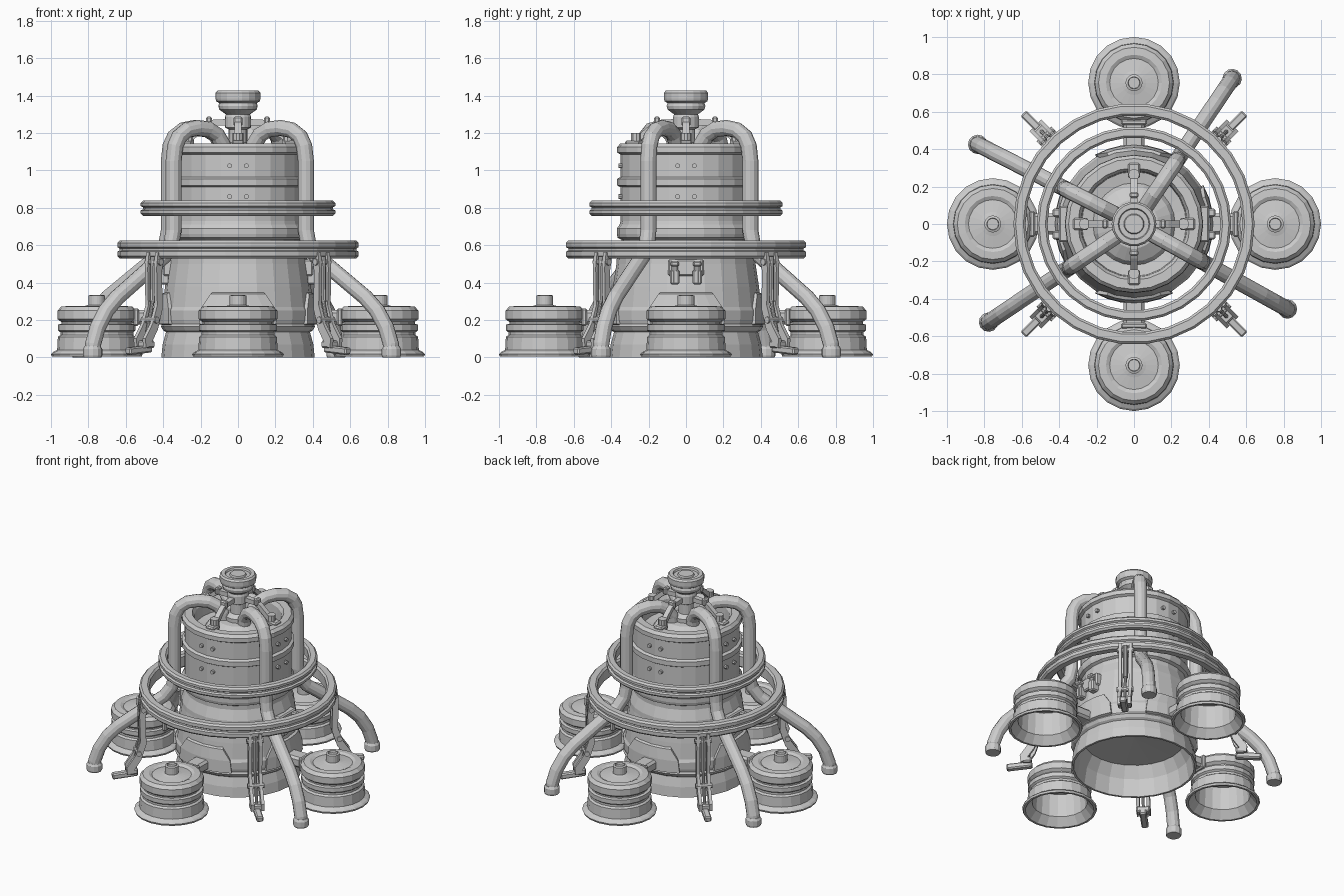
import bpy, bmesh
from math import sin, cos, pi, radians
from mathutils import Matrix, Vector

if "Cube" in bpy.data.objects:
    bpy.data.objects.remove(bpy.data.objects["Cube"])


def finish(name, bm, angle=0.0):
    bmesh.ops.recalc_face_normals(bm, faces=bm.faces)
    me = bpy.data.meshes.new(name)
    bm.to_mesh(me)
    bm.free()
    ob = bpy.data.objects.new(name, me)
    ob.rotation_euler.z = radians(angle)
    bpy.context.collection.objects.link(ob)
    return ob


def lathe(name, profile, sides, center=0.0, angle=0.0, closed=False):
    """Revolve (radius, z) points about a vertical axis at x = center."""
    bm = bmesh.new()
    rings = []
    for r, z in profile:
        if r == 0:
            rings.append([bm.verts.new((center, 0, z))] * sides)
        else:
            rings.append([bm.verts.new((center + r * cos(2 * pi * i / sides),
                                        r * sin(2 * pi * i / sides), z)) for i in range(sides)])
    pairs = list(zip(rings, rings[1:]))
    if closed:
        pairs.append((rings[-1], rings[0]))
    for a, b in pairs:
        for i in range(sides):
            j = (i + 1) % sides
            quad = list(dict.fromkeys((a[i], a[j], b[j], b[i])))
            if len(quad) > 2:
                bm.faces.new(quad)
    return finish(name, bm, angle)


def box(name, center, size, angle=0.0, tilt=0.0, bevel=0.008):
    bm = bmesh.new()
    m = (Matrix.Translation(center) @ Matrix.Rotation(radians(tilt), 4, 'Y')
         @ Matrix.Diagonal((*size, 1)))
    bmesh.ops.create_cube(bm, size=1, matrix=m)
    bmesh.ops.bevel(bm, geom=bm.edges[:], offset=bevel, segments=1, affect='EDGES')
    return finish(name, bm, angle)


def prism(name, outline, y, width, angle):
    """Extrude an outline in the radial/vertical plane sideways."""
    bm = bmesh.new()
    sides = [[bm.verts.new((r, y + s * width / 2, z)) for r, z in outline] for s in (-1, 1)]
    for s in sides:
        bm.faces.new(s)
    n = len(outline)
    for i in range(n):
        j = (i + 1) % n
        bm.faces.new((sides[0][i], sides[0][j], sides[1][j], sides[1][i]))
    return finish(name, bm, angle)


def tube(name, pts, radius, sides, angle):
    """Sweep a circle along a path in the radial/vertical plane."""
    bm = bmesh.new()
    path = [Vector((r, 0, z)) for r, z in pts]
    rings = []
    for k, p in enumerate(path):
        t = (path[min(k + 1, len(path) - 1)] - path[max(k - 1, 0)]).normalized()
        n = Vector((t.z, 0, -t.x))
        rings.append([bm.verts.new(p + radius * (n * cos(2 * pi * i / sides)
                      + Vector((0, sin(2 * pi * i / sides), 0)))) for i in range(sides)])
    for a, b in zip(rings, rings[1:]):
        for i in range(sides):
            j = (i + 1) % sides
            bm.faces.new((a[i], a[j], b[j], b[i]))
    bm.faces.new(rings[0])
    bm.faces.new(rings[-1])
    return finish(name, bm, angle)


def cyl(name, a, b, radius, angle, sides=10):
    a, b = Vector(a), Vector(b)
    bm = bmesh.new()
    rot = (b - a).to_track_quat('Z', 'Y').to_matrix().to_4x4()
    bmesh.ops.create_cone(bm, cap_ends=True, segments=sides, radius1=radius, radius2=radius,
                          depth=(b - a).length, matrix=Matrix.Translation((a + b) / 2) @ rot)
    return finish(name, bm, angle)


QUARTERS = (0, 90, 180, 270)

# Main body: open skirt, banded tank and recessed top
lathe("body", [(0, 0.22), (0.33, 0.2), (0.375, 0.12), (0.395, 0.0), (0.41, 0.0), (0.403, 0.07),
               (0.385, 0.135), (0.4, 0.145), (0.412, 0.165), (0.405, 0.18), (0.41, 0.2),
               (0.412, 0.25), (0.402, 0.27), (0.39, 0.38), (0.372, 0.5), (0.37, 0.53),
               (0.345, 0.6), (0.345, 0.63), (0.365, 0.64), (0.37, 0.66), (0.37, 0.69),
               (0.355, 0.71), (0.35, 0.73), (0.35, 0.91), (0.368, 0.92), (0.368, 0.955),
               (0.35, 0.965), (0.35, 1.085), (0.368, 1.095), (0.368, 1.125), (0.35, 1.145),
               (0.3, 1.145), (0.285, 1.12), (0.28, 1.04), (0.22, 1.03), (0.2, 1.06),
               (0.13, 1.1), (0, 1.11)], 24)

# Valve cap on the neck
lathe("top_valve", [(0, 1.08), (0.085, 1.08), (0.085, 1.13), (0.05, 1.15), (0.05, 1.22),
                    (0.07, 1.23), (0.07, 1.285), (0.065, 1.3), (0.1, 1.325), (0.105, 1.345),
                    (0.1, 1.36), (0.117, 1.37), (0.12, 1.385), (0.12, 1.415), (0.11, 1.427),
                    (0.085, 1.427), (0.08, 1.415), (0.055, 1.415), (0.05, 1.425), (0, 1.425)], 18)


# Encircling hoops with a groove around the middle
def hoop(name, ri, ro, z0, z1):
    m, c = (z0 + z1) / 2, 0.012
    lathe(name, [(ro - c, z0), (ro, z0 + c), (ro, m - c), (ro - c, m - 0.005), (ro - c, m + 0.005),
                 (ro, m + c), (ro, z1 - c), (ro - c, z1), (ri + c, z1), (ri, z1 - c),
                 (ri, z0 + c), (ri + c, z0)], 30, closed=True)


hoop("lower_hoop", 0.58, 0.645, 0.53, 0.625)
hoop("upper_hoop", 0.462, 0.52, 0.757, 0.838)

# Four pipes running from the top, down the sides and out to the ground
PIPE = [(0.09, 1.08), (0.1, 1.14), (0.135, 1.19), (0.19, 1.22), (0.26, 1.227), (0.33, 1.215),
        (0.38, 1.18), (0.405, 1.13), (0.415, 1.05), (0.415, 0.68), (0.43, 0.61), (0.48, 0.54),
        (0.57, 0.475), (0.78, 0.32), (0.85, 0.25), (0.905, 0.16), (0.935, 0.07), (0.94, 0.01)]
for a in (56, 153, 214, 331):
    tube("pipe", PIPE, 0.043, 12, a)
    lathe("pipe_end", [(0, 0), (0.048, 0), (0.052, 0.01), (0.052, 0.045), (0.043, 0.06), (0, 0.06)],
          12, center=0.938, angle=a)

for a in QUARTERS:
    # Round side pods, open underneath
    lathe("pod", [(0, 0.23), (0.17, 0.22), (0.18, 0.06), (0.225, 0.005), (0.24, 0.005),
                  (0.245, 0.018), (0.235, 0.028), (0.212, 0.04), (0.208, 0.11), (0.195, 0.12),
                  (0.195, 0.135), (0.208, 0.145), (0.208, 0.175), (0.19, 0.18), (0.19, 0.19),
                  (0.21, 0.205), (0.21, 0.25), (0.19, 0.272), (0.15, 0.275), (0.13, 0.265),
                  (0.065, 0.275), (0.045, 0.28), (0.045, 0.33), (0.032, 0.335), (0.03, 0.32),
                  (0, 0.32)], 20, center=0.755, angle=a)
    # Connector from the body to the pod
    box("pod_connector", (0.47, 0, 0.215), (0.2, 0.11, 0.075), a, bevel=0.015)
    box("pod_collar", (0.545, 0, 0.215), (0.03, 0.14, 0.095), a)

    # Raised trapezoid panel behind the connector, wrapped on the body
    bm = bmesh.new()
    grid = []
    for half, z, r in ((0.2, 0.17, 0.395), (0.21, 0.18, 0.425), (0.2, 0.265, 0.422),
                       (0.15, 0.34, 0.408), (0.145, 0.35, 0.385)):
        row = []
        for i in range(7):
            t = half * (i / 3 - 1) / 0.41
            row.append(bm.verts.new((r * cos(t), r * sin(t), z)))
        inner = [bm.verts.new((v.co.x * 0.93, v.co.y * 0.93, z)) for v in (row[-1], row[0])]
        grid.append([inner[1]] + row + [inner[0]])
    for p, q in zip(grid, grid[1:]):
        for i in range(8):
            bm.faces.new((p[i], p[i + 1], q[i + 1], q[i]))
    finish("skirt_panel", bm, a)

    # Rivets on the tank
    for y in (-0.045, 0.045):
        for z in (0.86, 1.025):
            cyl("rivet", (0.33, y, z), (0.362, y, z), 0.013, a, 8)

    # Valve support arm with a knob at its outer end
    prism("valve_arm", [(0.05, 1.24), (0.05, 1.275), (0.15, 1.27), (0.185, 1.25), (0.29, 1.16),
                        (0.27, 1.135), (0.17, 1.225), (0.14, 1.24)], 0, 0.035, a)
    box("valve_arm_lug", (0.155, 0, 1.262), (0.03, 0.05, 0.05), a)
    cyl("valve_arm_knob", (0.265, 0, 1.12), (0.265, 0, 1.2), 0.03, a)
    box("valve_arm_foot", (0.285, 0, 1.145), (0.08, 0.065, 0.03), a)

    # Landing leg: paired bent bars, cross pin and foot
    leg = a + 45
    for y in (-0.034, 0.034):
        prism("leg_bar", [(0.6, 0.56), (0.65, 0.56), (0.66, 0.48), (0.655, 0.28), (0.69, 0.18),
                          (0.745, 0.1), (0.74, 0.05), (0.71, 0.06), (0.65, 0.15), (0.615, 0.26),
                          (0.62, 0.46)], y, 0.022, leg)
    cyl("leg_piston", (0.64, 0, 0.54), (0.645, 0, 0.3), 0.016, leg)
    cyl("leg_piston_rod", (0.645, 0, 0.3), (0.7, 0, 0.08), 0.01, leg)
    cyl("leg_upper_pin", (0.635, -0.055, 0.51), (0.635, 0.055, 0.51), 0.018, leg)
    cyl("leg_lower_pin", (0.665, -0.055, 0.2), (0.665, 0.055, 0.2), 0.018, leg)
    box("leg_foot", (0.75, 0, 0.04), (0.17, 0.045, 0.04), leg, tilt=5)
    box("leg_foot_bracket", (0.7, 0, 0.07), (0.06, 0.09, 0.04), leg)

# Paired actuators on the left and right of the body
for a in (0, 180):
    box("actuator_plate", (0.375, 0, 0.48), (0.05, 0.19, 0.09), a)
    for y in (-0.06, 0.06):
        cyl("actuator", (0.41, y, 0.4), (0.41, y, 0.51), 0.017, a)
        box("actuator_mount", (0.395, y, 0.43), (0.06, 0.05, 0.08), a)
        box("actuator_clamp", (0.41, y, 0.5), (0.05, 0.045, 0.03), a)
